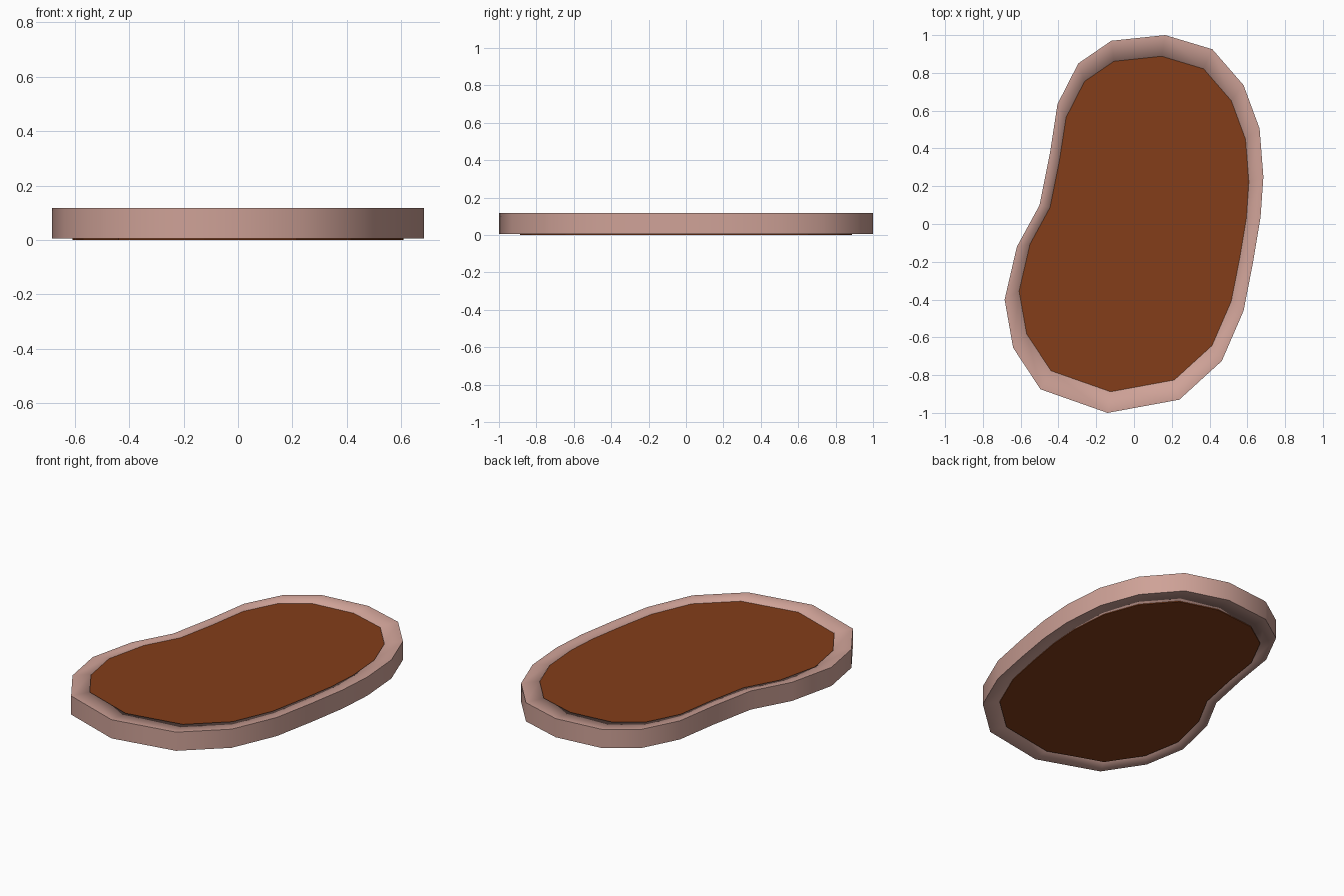
import bpy, bmesh

if "Cube" in bpy.data.objects:
    bpy.data.objects.remove(bpy.data.objects["Cube"])

# Kidney-shaped plan outline, clockwise from the back
OUTLINE = [(-.12, .97), (.165, 1), (.415, .925), (.58, .735), (.665, .505),
           (.685, .25), (.67, .035), (.63, -.205), (.58, -.46), (.465, -.725),
           (.24, -.93), (-.14, -1), (-.495, -.875), (-.64, -.655), (-.685, -.4),
           (-.62, -.12), (-.5, .1), (-.445, .375), (-.405, .635), (-.295, .85)]
INNER = 0.888


def material(name, color):
    m = bpy.data.materials.new(name)
    m.diffuse_color = (*color, 1)
    m.use_nodes = True
    m.node_tree.nodes["Principled BSDF"].inputs["Base Color"].default_value = m.diffuse_color
    return m


def loop(bm, scale, z):
    return [bm.verts.new((x * scale, y * scale, z)) for x, y in OUTLINE]


def bridge(bm, a, b):
    n = len(a)
    for i in range(n):
        j = (i + 1) % n
        bm.faces.new((a[i], a[j], b[j], b[i])).smooth = True


def finish(bm, name, mat):
    bmesh.ops.recalc_face_normals(bm, faces=bm.faces)
    mesh = bpy.data.meshes.new(name)
    bm.to_mesh(mesh)
    bm.free()
    mesh.materials.append(mat)
    ob = bpy.data.objects.new(name, mesh)
    bpy.context.collection.objects.link(ob)
    return ob


# Rim: closed ring, crisp outer edges, softly shaded inner edges
bm = bmesh.new()
rings = [loop(bm, s, z) for s, z in
         ((1, .005), (1, .117), (INNER, .117), (INNER, .005))]
for k in range(4):
    bridge(bm, rings[k], rings[(k + 1) % 4])
for ring in rings[:2]:
    members = set(ring)
    for e in bm.edges:
        if e.verts[0] in members and e.verts[1] in members:
            e.smooth = False
finish(bm, "border_rim", material("pink_stone", (.62, .36, .31)))

# Soil: flat slab filling the rim, set slightly lower
bm = bmesh.new()
low, high = loop(bm, INNER, 0), loop(bm, INNER, .111)
bridge(bm, low, high)
bm.faces.new(low)
bm.faces.new(high)
for f in bm.faces:
    f.smooth = False
finish(bm, "soil_bed", material("brown_soil", (.23, .048, .01)))
